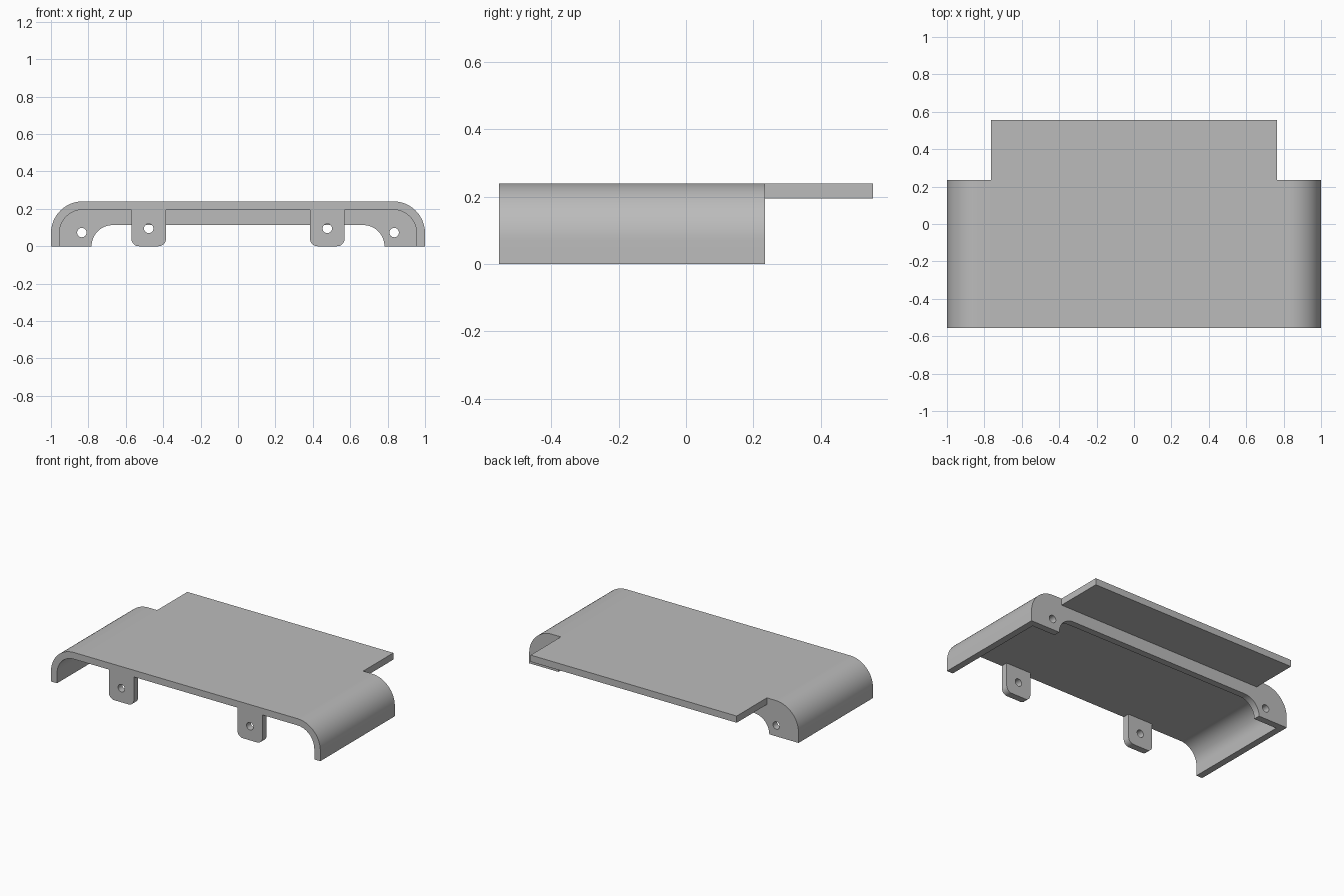
import bpy
import bmesh
from math import cos, sin, pi, radians

cube = bpy.data.objects.get("Cube")
if cube:
    bpy.data.objects.remove(cube, do_unlink=True)

HALF, HEIGHT, WALL = 1.0, 0.24, 0.045
FRONT, BODY_BACK, BACK = -0.555, 0.235, 0.555
BEND = 0.17
TONGUE = 0.765

grey = bpy.data.materials.new("plain_grey")
grey.use_nodes = True
grey.diffuse_color = (0.5, 0.5, 0.5, 1)
grey.node_tree.nodes["Principled BSDF"].inputs["Base Color"].default_value = (0.5, 0.5, 0.5, 1)


def arc(cx, cz, r, start, end, steps=16):
    """Points along a circular arc, angles in degrees."""
    angles = [radians(start + (end - start) * i / steps) for i in range(steps + 1)]
    return [(cx + r * cos(a), cz + r * sin(a)) for a in angles]


def circle(cx, cz, r):
    return arc(cx, cz, r, 0, 360, 32)[:-1]


def mirrored(points):
    """Close a right-half outline with its reflection."""
    return points + [(-x, z) for x, z in reversed(points)]


def finish(obj):
    obj.data.materials.clear()
    obj.data.materials.append(grey)
    bpy.ops.object.select_all(action='DESELECT')
    obj.select_set(True)
    bpy.context.view_layer.objects.active = obj
    bpy.ops.object.shade_smooth_by_angle(angle=radians(30))


def plate(name, outline, holes, y_mid):
    """Upright plate with round holes, made from a filled flat curve."""
    curve = bpy.data.curves.new(name, 'CURVE')
    curve.dimensions = '2D'
    curve.fill_mode = 'BOTH'
    curve.extrude = WALL / 2
    for points in [outline] + holes:
        spline = curve.splines.new('POLY')
        spline.points.add(len(points) - 1)
        for p, (x, z) in zip(spline.points, points):
            p.co = (x, z, 0, 1)
        spline.use_cyclic_u = True
    obj = bpy.data.objects.new(name, curve)
    bpy.context.collection.objects.link(obj)
    obj.location.y = y_mid
    obj.rotation_euler.x = pi / 2
    bpy.ops.object.select_all(action='DESELECT')
    obj.select_set(True)
    bpy.context.view_layer.objects.active = obj
    bpy.ops.object.convert(target='MESH')
    obj = bpy.context.object
    bm = bmesh.new()
    bm.from_mesh(obj.data)
    bmesh.ops.remove_doubles(bm, verts=bm.verts, dist=0.0001)
    bmesh.ops.recalc_face_normals(bm, faces=bm.faces)
    bm.to_mesh(obj.data)
    bm.free()
    finish(obj)


# Bent cover: a constant wall swept from front to back
cx, cz = HALF - BEND, HEIGHT - BEND
outer = mirrored([(HALF, 0)] + arc(cx, cz, BEND, 0, 90) + [(TONGUE, HEIGHT)])
inner = mirrored([(HALF - WALL, 0)] + arc(cx, cz, BEND - WALL, 0, 90) + [(TONGUE, HEIGHT - WALL)])
bm = bmesh.new()
rings = [[bm.verts.new((x, y, z)) for x, z in pts]
         for y in (FRONT, BODY_BACK) for pts in (outer, inner)]
of, inf, ob, inb = rings
for i in range(len(outer) - 1):
    j = i + 1
    bm.faces.new((of[i], of[j], ob[j], ob[i]))
    bm.faces.new((inf[i], inf[j], inb[j], inb[i]))
    bm.faces.new((of[i], of[j], inf[j], inf[i]))
    cap = bm.faces.new((ob[i], ob[j], inb[j], inb[i]))
    if j == len(outer) // 2:
        tongue_root = cap
for i in (0, -1):
    bm.faces.new((of[i], ob[i], inb[i], inf[i]))
bmesh.ops.recalc_face_normals(bm, faces=bm.faces)

# Flat tongue drawn out of the back edge
end = bmesh.ops.extrude_discrete_faces(bm, faces=[tongue_root])["faces"][0]
bmesh.ops.translate(bm, verts=end.verts, vec=(0, BACK - BODY_BACK, 0))
bmesh.ops.recalc_face_normals(bm, faces=bm.faces)
mesh = bpy.data.meshes.new("cover")
bm.to_mesh(mesh)
bm.free()
cover = bpy.data.objects.new("cover", mesh)
bpy.context.collection.objects.link(cover)
finish(cover)

# Rear bulkhead with a wide rounded opening and a hole in each foot
right_inner = [(HALF - WALL, 0)] + arc(cx, cz, BEND - WALL, 0, 90)
opening = arc(0.67, 0, 0.113, 90, 0)
outline = mirrored(right_inner) + [(-x, z) for x, z in reversed(opening)] + opening
plate("rear_bulkhead", outline,
      [circle(s * 0.835, 0.073, 0.025) for s in (-1, 1)], BODY_BACK - WALL / 2)

# Front mounting tabs with rounded lower corners
x0, x1, r = 0.385, 0.57, 0.04
top = HEIGHT - WALL
tab = [(x0, top)] + arc(x0 + r, r, r, 180, 270, 8) + arc(x1 - r, r, r, 270, 360, 8) + [(x1, top)]
for side, s in (("left", 1), ("right", -1)):
    plate(side + "_tab", [(s * x, z) for x, z in tab],
          [circle(s * (x0 + x1) / 2, 0.095, 0.025)], FRONT + WALL / 2)
